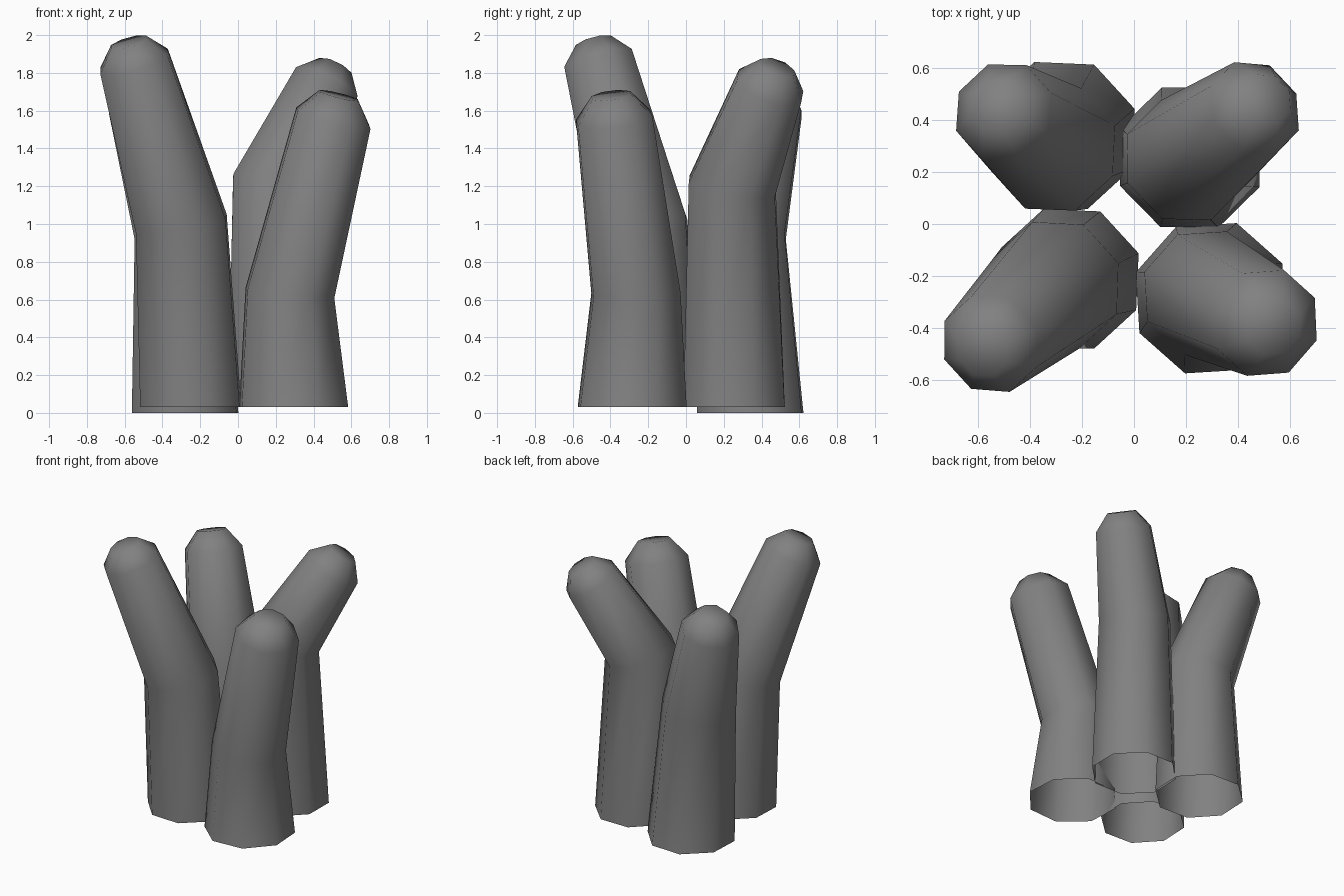
import bpy, bmesh, math
from mathutils import Vector

cube = bpy.data.objects.get("Cube")
if cube:
    bpy.data.objects.remove(cube, do_unlink=True)

SIDES = 8
UP = Vector((0, 0, 1))

grey = bpy.data.materials.new("dark_grey")
grey.use_nodes = True
grey.diffuse_color = (0.22, 0.22, 0.22, 1)
grey.node_tree.nodes["Principled BSDF"].inputs["Base Color"].default_value = (0.22, 0.22, 0.22, 1)


def ring(bm, centre, normal, radius, phase):
    """Octagon of vertices around centre, facing along normal."""
    turn = UP.rotation_difference(normal)
    verts = []
    for i in range(SIDES):
        a = math.radians(phase) + math.tau * i / SIDES
        offset = Vector((math.cos(a), math.sin(a), 0)) * radius
        verts.append(bm.verts.new(centre + turn @ offset))
    return verts


def stalk(name, base, bend, shoulder, radii, phase, cap_height):
    """Bent tube, open below, with a chamfered flat tip."""
    base, bend, shoulder = Vector(base), Vector(bend), Vector(shoulder)
    lean = (shoulder - bend).normalized()
    elbow = (lean + (bend - base).normalized()).normalized()
    tip = shoulder + lean * cap_height
    bm = bmesh.new()
    rings = [
        ring(bm, base, UP, radii[0], phase),
        ring(bm, bend, elbow, radii[1], phase),
        ring(bm, shoulder, lean, radii[2], phase),
        ring(bm, tip, lean, radii[2] * 0.52, phase),
    ]
    for low, high in zip(rings, rings[1:]):
        for i in range(SIDES):
            j = (i + 1) % SIDES
            bm.faces.new((low[i], low[j], high[j], high[i]))
    bm.faces.new(rings[-1])
    for f in bm.faces:
        f.smooth = True
    mesh = bpy.data.meshes.new(name)
    bm.to_mesh(mesh)
    bm.free()
    mesh.materials.append(grey)
    obj = bpy.data.objects.new(name, mesh)
    bpy.context.collection.objects.link(obj)


# Four stalks leaning outward from the middle
stalk("front_right_stalk", (-0.25, -0.21, 0.03), (-0.30, -0.235, 1.0),
      (-0.55, -0.46, 1.86), (0.285, 0.26, 0.2), 20, 0.11)
stalk("front_left_stalk", (0.295, -0.285, 0.03), (0.275, -0.265, 0.635),
      (0.505, -0.38, 1.56), (0.305, 0.25, 0.215), 26, 0.125)
stalk("back_left_stalk", (0.215, 0.255, 0.03), (0.20, 0.245, 1.2),
      (0.465, 0.445, 1.73), (0.29, 0.25, 0.195), 22, 0.115)
stalk("back_right_stalk", (-0.28, 0.34, 0.0), (-0.31, 0.29, 0.95),
      (-0.50, 0.43, 1.62), (0.3, 0.255, 0.2), 20, 0.12)
